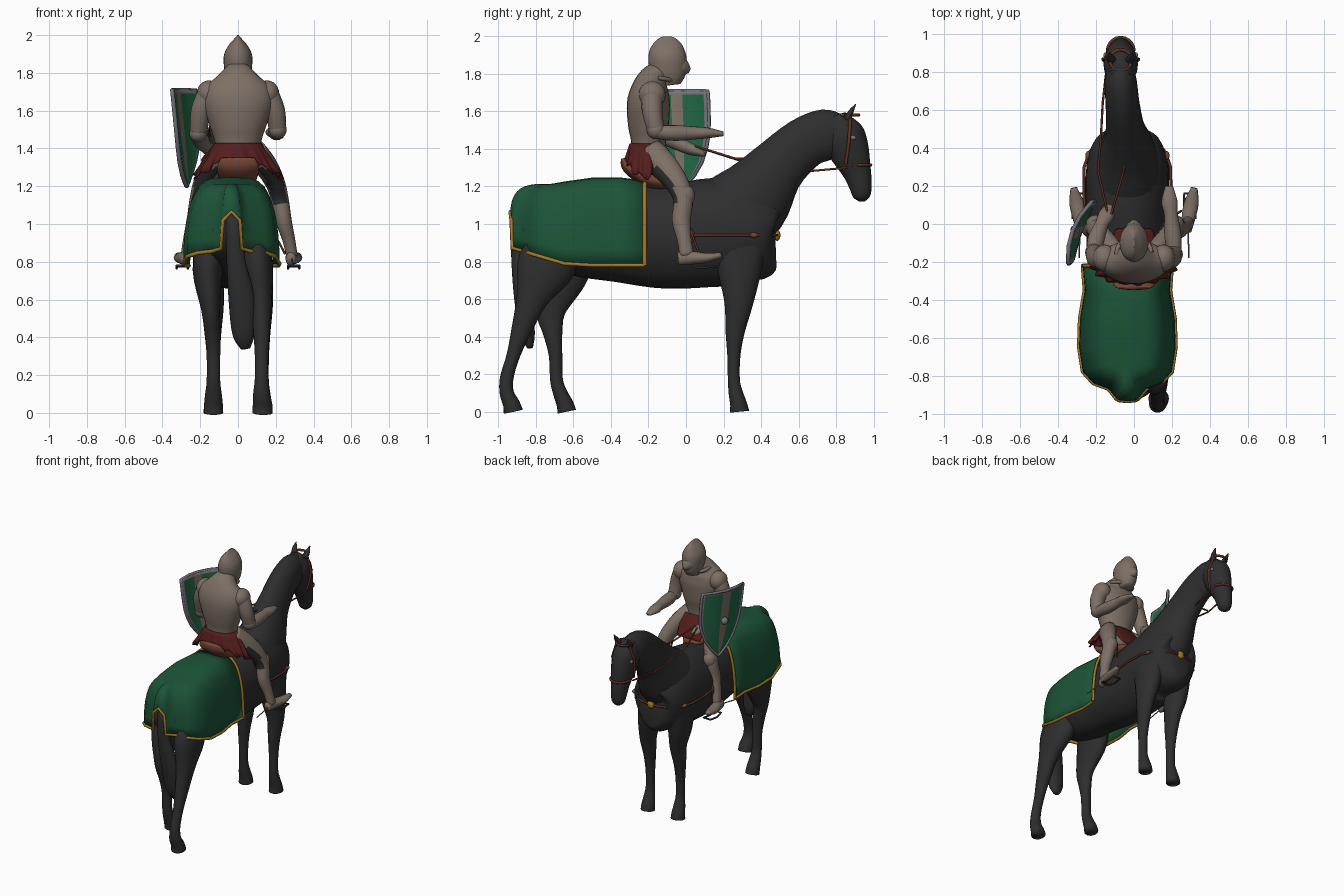
import bpy, bmesh, math
from mathutils import Vector

cube = bpy.data.objects.get("Cube")
if cube:
    bpy.data.objects.remove(cube, do_unlink=True)

XC = -0.035  # horse centre line


def material(name, *rgb):
    m = bpy.data.materials.new(name)
    m.use_nodes = True
    m.diffuse_color = (*rgb, 1)
    b = m.node_tree.nodes["Principled BSDF"]
    b.inputs["Base Color"].default_value = (*rgb, 1)
    b.inputs["Roughness"].default_value = 0.8
    return m


BLACK = material("black coat", .027, .027, .027)
ARMOUR = material("tan armour", .205, .16, .13)
GREEN = material("green cloth", .012, .09, .039)
PAINT = material("green shield paint", .016, .14, .06)
GOLD = material("gold trim", .38, .19, .022)
RED = material("dark red cloth", .09, .013, .012)
LEATHER = material("brown leather", .125, .033, .017)
SADDLE = material("light saddle leather", .18, .06, .034)
STEEL = material("grey steel", .17, .17, .2)


def finish(name, bm, *mats):
    bmesh.ops.recalc_face_normals(bm, faces=bm.faces)
    me = bpy.data.meshes.new(name)
    bm.to_mesh(me)
    bm.free()
    me.shade_smooth()
    for m in mats:
        me.materials.append(m)
    ob = bpy.data.objects.new(name, me)
    bpy.context.scene.collection.objects.link(ob)
    return ob


def catmull(p, q, r, s, t):
    return [.5 * (2*b + (c-a)*t + (2*a-5*b+4*c-d)*t*t + (3*b-a-3*c+d)*t**3)
            for a, b, c, d in zip(p, q, r, s)]


def loft(name, mat, secs, sides=20, steps=4):
    """Smooth elliptical body; each section is x, y, z, half width, half depth."""
    n, pts = len(secs), []
    for i in range(n - 1):
        quad = [secs[max(i-1, 0)], secs[i], secs[i+1], secs[min(i+2, n-1)]]
        pts += [catmull(*quad, k / steps) for k in range(steps)]
    pts.append(list(secs[-1]))
    bm, rings = bmesh.new(), []
    for i, p in enumerate(pts):
        tan = (Vector(pts[min(i+1, len(pts)-1)][:3]) - Vector(pts[max(i-1, 0)][:3])).normalized()
        side = Vector((1, 0, 0))
        side = (side - tan * side.dot(tan)).normalized()
        up = side.cross(tan)
        ring = []
        for k in range(sides):
            a = 2 * math.pi * k / sides
            ring.append(bm.verts.new(Vector(p[:3]) + side * math.cos(a) * max(p[3], .002)
                                     + up * math.sin(a) * max(p[4], .002)))
        rings.append(ring)
    for r, s in zip(rings, rings[1:]):
        for k in range(sides):
            bm.faces.new((r[k], r[k-1], s[k-1], s[k]))
    bm.faces.new(rings[0])
    bm.faces.new(rings[-1])
    return finish(name, bm, mat)


def ball(name, mat, at, size):
    bm = bmesh.new()
    bmesh.ops.create_uvsphere(bm, u_segments=20, v_segments=12, radius=1)
    for v in bm.verts:
        v.co = Vector([c * s + o for c, s, o in zip(v.co, size, at)])
    return finish(name, bm, mat)


def strap(name, mat, pts, r=.008, closed=False):
    cu = bpy.data.curves.new(name, "CURVE")
    cu.dimensions, cu.bevel_depth, cu.bevel_resolution = "3D", r, 1
    sp = cu.splines.new("POLY")
    sp.points.add(len(pts) - 1)
    for q, p in zip(sp.points, pts):
        q.co = (*p, 1)
    sp.use_cyclic_u = closed
    cu.materials.append(mat)
    ob = bpy.data.objects.new(name, cu)
    bpy.context.scene.collection.objects.link(ob)


def ring_points(at, rx, ry, n=20, tilt=0):
    ang = [2 * math.pi * k / n for k in range(n)]
    return [(at[0] + rx*math.cos(a), at[1] + ry*math.sin(a), at[2] + tilt*math.sin(a)) for a in ang]


# Horse body, neck and head
loft("horse_body", BLACK, [(XC, y, z, a, b) for y, z, a, b in (
    (-.88, 1.03, .05, .08), (-.8, 1.0, .16, .17), (-.6, .97, .21, .24), (-.35, .95, .205, .26),
    (-.1, .93, .215, .275), (.15, .955, .22, .29), (.32, .94, .213, .27), (.43, .885, .165, .2),
    (.478, .88, .07, .11))], 28)
loft("horse_neck", BLACK, [
    (XC, .2, 1.0, .2, .24), (XC, .35, 1.13, .16, .215), (-.045, .485, 1.3, .105, .155),
    (-.06, .63, 1.43, .09, .137), (-.07, .75, 1.477, .085, .135), (-.07, .83, 1.48, .07, .1)], 24)
loft("horse_head", BLACK, [
    (-.07, .8, 1.58, .05, .05), (-.07, .83, 1.49, .088, .11), (-.07, .865, 1.4, .085, .11),
    (-.07, .91, 1.28, .064, .077), (-.07, .93, 1.2, .056, .06), (-.07, .935, 1.145, .044, .045),
    (-.07, .935, 1.12, .015, .015)])
for s in (1, -1):
    loft("ear", BLACK, [(-.07 + s*.045, .86, 1.56, .025, .02), (-.07 + s*.055, .88, 1.6, .02, .014),
                        (-.07 + s*.06, .905, 1.64, .002, .002)], 10)
    ball("horse_eye", STEEL, (-.07 + s*.081, .89, 1.46), (.01, .016, .013))

# Horse legs and tail
for s in (1, -1):
    loft("front_leg", BLACK, [(s*x + c, y, z, a, b) for x, y, z, a, b, c in (
        (.12, .28, .95, .08, .16, XC), (.13, .285, .72, .075, .11, -.02), (.13, .28, .57, .055, .075, 0),
        (.13, .262, .43, .042, .052, 0), (.13, .255, .3, .034, .035, 0), (.13, .255, .17, .033, .032, 0),
        (.13, .265, .1, .042, .038, 0), (.13, .28, .04, .05, .045, 0), (.13, .285, 0, .052, .052, 0))])
loft("hind_leg_back", BLACK, [(.07, -.65, .96, .08, .11), (.1, -.745, .78, .085, .155), (.12, -.82, .6, .06, .085),
     (.125, -.875, .44, .045, .055), (.125, -.92, .3, .036, .036), (.125, -.955, .18, .036, .036),
     (.125, -.955, .1, .045, .038), (.13, -.93, .04, .052, .045), (.13, -.92, 0, .054, .052)])
loft("hind_leg_forward", BLACK, [(-.13, -.6, .96, .09, .13), (-.16, -.66, .75, .08, .145),
     (-.145, -.72, .55, .05, .085), (-.135, -.71, .42, .042, .052), (-.13, -.695, .3, .036, .036),
     (-.13, -.69, .17, .036, .034), (-.13, -.67, .1, .044, .038), (-.13, -.645, .04, .05, .045),
     (-.13, -.635, 0, .052, .05)])
loft("tail", BLACK, [(-.03, -.86, 1.08, .03, .03), (-.02, -.9, .98, .045, .03), (-.01, -.895, .8, .05, .035),
     (.02, -.87, .6, .07, .045), (.03, -.845, .42, .06, .04), (.04, -.83, .34, .025, .015)])

# Cloth over the rump: a hem path rising in arches to the spine
half = [(.235, -.22), (.225, -.35), (.25, -.5), (.255, -.65), (.235, -.78), (.18, -.84),
        (.1, -.87), (.055, -.925), (.045, -.93)]
path = half + [(0, -.935)] + [(-x, y) for x, y in reversed(half)]
LEVELS = 10
bm, cols = bmesh.new(), []
for x, y in path:
    hem = .78 if y > -.62 else .78 + (-.62 - y) * .3
    if abs(x) < .05:
        hem = 1.065 - abs(x)
    yc = max(y, -.7)
    top = 1.25 - .45 * (yc + .42) ** 2
    col = []
    for k in range(LEVELS + 1):
        a = math.pi / 2 * k / LEVELS
        f = max(math.cos(a), 0) ** .48
        col.append(bm.verts.new((XC + x*f, yc + (y - yc)*f, hem + (top - hem) * math.sin(a) ** .9)))
    cols.append(col)
front = [v.co.copy() for v in cols[0]] + [v.co.copy() for v in reversed(cols[-1])]
hem_line = [c[0].co.copy() for c in cols]
for c, d in zip(cols, cols[1:]):
    for k in range(LEVELS):
        bm.faces.new((c[k], d[k], d[k+1], c[k+1]))
bmesh.ops.remove_doubles(bm, verts=bm.verts, dist=.0005)
cloth = finish("rump_cloth", bm, GREEN)
cloth.modifiers.new("thickness", "SOLIDIFY").thickness = .006
strap("cloth_hem", GOLD, hem_line, .011)
strap("cloth_front_edge", GOLD, front, .011)

# Saddle and harness
loft("saddle", SADDLE, [(0, -.335, 1.35, .09, .012), (0, -.31, 1.3, .11, .03), (0, -.2, 1.24, .1, .045),
                        (0, -.08, 1.22, .08, .035), (0, -.04, 1.22, .05, .02)])
chest = [(.215, .03), (.23, .15), (.228, .3), (.2, .38), (.14, .448), (.07, .478)]
strap("breast_strap", LEATHER, [(XC + x, y, .94) for x, y in chest] + [(XC, .486, .94)]
      + [(XC - x, y, .94) for x, y in reversed(chest)], .008)
ball("chest_boss", GOLD, (XC, .486, .94), (.028, .017, .03))
for s in (1, -1):
    ball("strap_boss", SADDLE, (XC + s*.207, .36, .94), (.015, .025, .014))
    ball("strap_buckle", LEATHER, (XC + s*.212, .03, .935), (.015, .02, .038))
    strap("stirrup_leather", LEATHER, [(s*.17 + XC, -.03, 1.2), (s*.21 + XC, .02, .98), (s*.25, .07, .84)], .006)
    strap("stirrup", BLACK, [(s*.265, .16, .775), (s*.265, .08, .765), (s*.265, .03, .78),
                             (s*.325, .03, .78), (s*.325, .08, .765), (s*.325, .16, .775)], .007, True)
    strap("cheek_strap", LEATHER, [(-.07 + s*.055, .875, 1.575), (-.07 + s*.094, .87, 1.46),
                                   (-.07 + s*.085, .86, 1.38), (-.07 + s*.07, .85, 1.32)], .009)
strap("noseband", LEATHER, ring_points((-.07, .912, 1.315), .07, .072), .009)
strap("browband", LEATHER, ring_points((-.07, .865, 1.58), .058, .055), .009)
strap("left_rein", LEATHER, [(-.14, .06, 1.41), (-.19, .28, 1.34), (-.175, .45, 1.31),
                             (-.165, .64, 1.28), (-.14, .86, 1.3)], .006)
strap("right_rein", LEATHER, [(-.12, .05, 1.415), (-.06, .26, 1.35), (-.04, .36, 1.35)], .006)
strap("throat_rein", LEATHER, [(-.15, .65, 1.28), (XC, .64, 1.28), (.0, .86, 1.3)], .006)

# Rider body and helmet
loft("rider_torso", ARMOUR, [(0, -.2, 1.27, .1, .09), (0, -.2, 1.43, .122, .092), (0, -.2, 1.52, .15, .108),
     (0, -.2, 1.64, .185, .115), (0, -.19, 1.72, .175, .1), (0, -.17, 1.775, .11, .08),
     (0, -.13, 1.82, .06, .06)], 24)
strap("neck_guard", ARMOUR, ring_points((0, -.15, 1.78), .09, .08, tilt=-.015), .013)
loft("helmet", ARMOUR, [(0, y, z, a, b) for y, z, a, b in (
    (-.08, 1.74, .045, .05), (-.085, 1.78, .064, .082), (-.095, 1.84, .075, .1), (-.1, 1.9, .073, .1),
    (-.1, 1.95, .047, .082), (-.1, 1.985, .016, .05), (-.1, 2.0, .004, .02))], 24)
loft("visor", ARMOUR, [(0, -.06, 1.84, .06, .065), (0, -.015, 1.83, .045, .05), (0, .02, 1.815, .01, .012)], 16)

# Pleated red skirt, open at the front and shorter at the back, with a lap cloth
bm, rows = bmesh.new(), []
N = 44
for k in range(5):
    t, row = k / 4, []
    for i in range(N + 1):
        a = math.radians(-195 + 210 * i / N)
        wave = 1 + .06 * t * math.sin(i * 1.4)
        drop = .18 - .08 * max(0, -math.sin(a)) ** 2
        row.append(bm.verts.new(((.125 + .105*t) * wave * math.cos(a), -.205 + (.095 + .025*t) * wave * math.sin(a),
                                 1.43 - drop*t + .015*t*math.sin(i * .9))))
    rows.append(row)
for r, s in zip(rows, rows[1:]):
    for i in range(N):
        bm.faces.new((r[i], r[i+1], s[i+1], s[i]))
finish("skirt", bm, RED).modifiers.new("thickness", "SOLIDIFY").thickness = .006
loft("lap_cloth", RED, [(0, -.12, 1.4, .1, .02), (0, -.08, 1.33, .11, .025), (0, -.03, 1.25, .1, .015)])

# Rider legs, dark behind the knee
for s in (1, -1):
    leg = loft("rider_leg", ARMOUR, [(s*x + .006, y, z, a, b) for x, y, z, a, b in (
        (.08, -.19, 1.38, .065, .08), (.14, -.12, 1.31, .06, .075), (.19, -.05, 1.22, .052, .062),
        (.215, -.015, 1.13, .047, .052), (.235, -.025, 1.02, .043, .05), (.262, -.01, .92, .034, .038),
        (.28, .005, .83, .03, .038))])
    leg.data.materials.append(BLACK)
    for p in leg.data.polygons:
        if p.normal.y < -.45 and 1.1 < p.center.z < 1.3:
            p.material_index = 1
    ball("knee_guard", ARMOUR, (s*.21 + .006, .0, 1.15), (.048, .048, .058))
    loft("foot", ARMOUR, [(s*.277, -.04, .815, .025, .035), (s*.287, .03, .82, .036, .036),
                          (s*.303, .11, .82, .038, .026), (s*.318, .19, .835, .018, .014)], 14)
    strap("spur", STEEL, [(s*.285, -.03, .815), (s*.29, -.18, .79)], .004)

# Rider arms, elbow to hand
arms = [("right", [(.155, -.18, 1.69), (.195, -.18, 1.6), (.21, -.16, 1.5)],
         [(.215, -.17, 1.49), (.205, -.06, 1.485), (.195, .05, 1.485), (.187, .12, 1.485), (.185, .2, 1.48)]),
        ("left", [(-.155, -.18, 1.69), (-.195, -.18, 1.6), (-.21, -.15, 1.48)],
         [(-.215, -.16, 1.48), (-.2, -.08, 1.45), (-.17, .0, 1.41), (-.145, .05, 1.39), (-.13, .1, 1.37)])]
for side, upper, lower in arms:
    loft(side + "_upper_arm", ARMOUR, [(*p, r, r) for p, r in zip(upper, (.06, .054, .046))], 16)
    loft(side + "_forearm", ARMOUR, [(*p, *r) for p, r in zip(lower, (
        (.035, .035), (.045, .042), (.036, .034), (.042, .028), (.02, .012)))], 16)
    ball(side + "_shoulder", ARMOUR, upper[0], (.063, .072, .07))
    ball(side + "_elbow", ARMOUR, upper[2], (.048, .05, .048))

# Shield: curved tapering grid, with band and border picked by column and row
columns = (-1, -.88, -.55, -.28, .1, .5, .88, 1)
outline = [(1.71, .172), (1.69, .175), (1.6, .175), (1.53, .172), (1.47, .166), (1.41, .15),
           (1.33, .115), (1.26, .065), (1.215, .02), (1.2, .004)]
wide, out = Vector((.36, .933, 0)), Vector((-.933, .36, 0))


def shield_point(u, z, w):
    lean = Vector((-.29 + (1.71 - z) * .1, -.045 + (1.71 - z) * .04, z))
    return lean + wide * u * w + out * (.035 - 1.3 * (u * w) ** 2)


bm = bmesh.new()
grid = [[bm.verts.new(shield_point(u, z, w)) for u in columns] for z, w in outline]
for r in range(len(outline) - 1):
    for c in range(len(columns) - 1):
        f = bm.faces.new((grid[r][c], grid[r][c+1], grid[r+1][c+1], grid[r+1][c]))
        border = c in (0, 6) or r in (0, 8)
        f.material_index = 2 if border else 1 if c == 3 else 0
shield = finish("shield", bm, PAINT, ARMOUR, STEEL)
shield.modifiers.new("thickness", "SOLIDIFY").thickness = .012
rim = [shield_point(-1, z, w) for z, w in outline] + [shield_point(1, z, w) for z, w in reversed(outline)]
rim += [shield_point(u, *outline[0]) for u in (.5, 0, -.5)]
strap("shield_rim", STEEL, rim, .011, True)
ball("shield_boss", STEEL, shield_point(-.09, 1.47, .166) + out * .008, (.025, .028, .028))
